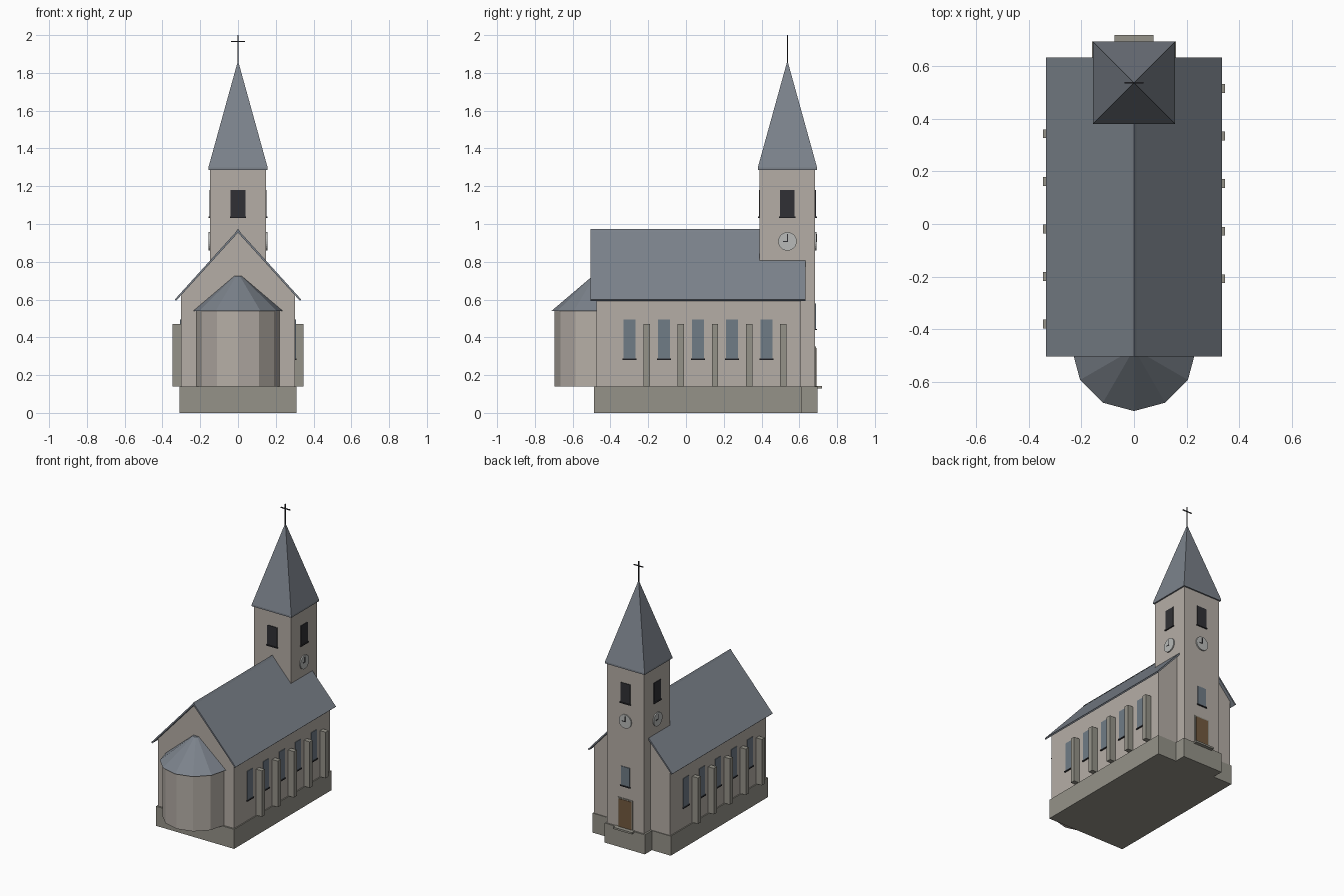
import bpy, bmesh
from math import pi, sqrt, sin, cos
from mathutils import Matrix, Vector

if "Cube" in bpy.data.objects:
    bpy.data.objects.remove(bpy.data.objects["Cube"])


def mat(name, r, g, b):
    m = bpy.data.materials.new(name)
    m.diffuse_color = (r, g, b, 1)
    m.use_nodes = True
    m.node_tree.nodes["Principled BSDF"].inputs["Base Color"].default_value = m.diffuse_color
    return m


WALL = mat("plaster", .46, .42, .38)
STONE = mat("stone", .30, .29, .25)
ROOF = mat("slate", .20, .225, .26)
GLASS = mat("glass", .16, .20, .24)
DARK = mat("dark", .03, .03, .035)
WOOD = mat("wood", .17, .10, .05)
DIAL = mat("dial", .48, .49, .48)


def finish(name, bm, m):
    bmesh.ops.recalc_face_normals(bm, faces=bm.faces)
    me = bpy.data.meshes.new(name)
    bm.to_mesh(me)
    bm.free()
    me.materials.append(m)
    ob = bpy.data.objects.new(name, me)
    bpy.context.collection.objects.link(ob)
    return ob


def box(name, lo, hi, m, xf=Matrix()):
    lo, hi = Vector(lo), Vector(hi)
    bm = bmesh.new()
    bmesh.ops.create_cube(bm, size=1, matrix=xf @ Matrix.Translation((lo + hi) / 2)
                          @ Matrix.Diagonal((*(hi - lo), 1)))
    return finish(name, bm, m)


def cone(name, n, r1, r2, z1, z2, m, xf):
    bm = bmesh.new()
    bmesh.ops.create_cone(bm, cap_ends=True, segments=n, radius1=r1, radius2=r2, depth=z2 - z1,
                          matrix=xf @ Matrix.Translation((0, 0, (z1 + z2) / 2)))
    return finish(name, bm, m)


def extrude_y(name, pts, y0, y1, m):
    bm = bmesh.new()
    f = bm.faces.new([bm.verts.new((x, y0, z)) for x, z in pts])
    r = bmesh.ops.extrude_face_region(bm, geom=[f])
    bmesh.ops.translate(bm, vec=(0, y1 - y0, 0), verts=[v for v in r["geom"] if isinstance(v, bmesh.types.BMVert)])
    return finish(name, bm, m)


def face(cy, dist, turns):
    """Wall frame: local x along the wall, local -y outwards."""
    return Matrix.Translation((0, cy, 0)) @ Matrix.Rotation(turns * pi / 2, 4, 'Z') @ Matrix.Translation((0, -dist, 0))


def window(name, xf, u, w, z0, z1, m):
    box(name, (u - w / 2, -.004, z0), (u + w / 2, .01, z1), m, xf)
    box(name + "_sill", (u - w / 2 - .005, -.009, z0 - .007), (u + w / 2 + .005, .01, z0), DARK, xf)


NY, TY = .0675, .537      # nave and tower centres
TH = .147                 # tower half width

# Plinth
box("nave_plinth", (-.31, -.487, 0), (.31, .615, .14), STONE)
box("tower_plinth", (-.16, .5, 0), (.16, .695, .14), STONE)
box("door_step", (-.074, .66, .13), (.074, .72, .143), STONE)

# Nave walls with gables, roof and ridge cap
extrude_y("nave_walls", [(-.302, .14), (.302, .14), (.302, .622), (0, .955), (-.302, .622)], -.475, .61, WALL)
extrude_y("nave_roof", [(-.335, .6), (0, .97), (.335, .6), (.328, .593), (0, .954), (-.328, .593)], -.505, .633, ROOF)
extrude_y("ridge_cap", [(-.01, .961), (0, .974), (.01, .961)], -.505, .4, ROOF)

# Nave windows and buttresses, turned half round for the other side
for turns, side in ((1, "right"), (3, "left")):
    xf = face(NY, .302, turns)
    for i in range(5):
        u = -.366 + i * .181
        window(f"{side}_window_{i}", xf, u, .064, .288, .495, GLASS)
        box(f"{side}_buttress_{i}", (u + .073, -.045, .14), (u + .107, .01, .47), STONE, xf)

# Twelve-sided apse
apse = Matrix.Translation((0, -.475, 0))
cone("apse_wall", 12, .22, .22, .14, .545, WALL, apse)
cone("apse_roof", 12, .237, .02, .54, .724, ROOF, apse)

# Tower, spire and cross
box("tower", (-TH, TY - TH, .14), (TH, TY + TH, 1.29), WALL)
box("spire_eave", (-.157, TY - .157, 1.285), (.157, TY + .157, 1.298), ROOF)
cone("spire", 4, .157 * sqrt(2), 0, 1.298, 1.865, ROOF,
     Matrix.Translation((0, TY, 0)) @ Matrix.Rotation(pi / 4, 4, 'Z'))
box("cross_post", (-.003, TY - .003, 1.84), (.003, TY + .003, 2), DARK)
box("cross_bar", (-.037, TY - .003, 1.964), (.037, TY + .003, 1.97), DARK)

# Belfry openings on four sides, clocks on three
for t in range(4):
    xf = face(TY, TH, t)
    window(f"belfry_{t}", xf, 0, .077, 1.04, 1.18, DARK)
    if t:
        c = xf @ Matrix.Translation((0, 0, .908)) @ Matrix.Rotation(pi / 2, 4, 'X')
        cone(f"clock_{t}", 24, .049, .049, -.005, .008, DIAL, c)
        box(f"minute_hand_{t}", (-.0025, -.01, .908), (.0025, -.007, .946), DARK, xf)
        box(f"hour_hand_{t}", (-.024, -.01, .9055), (.0025, -.007, .9105), DARK, xf)

# Entrance side
back = face(TY, TH, 2)
window("entrance_window", back, 0, .07, .445, .58, GLASS)
box("door_frame", (-.059, -.004, .14), (.059, .01, .352), STONE, back)
box("door", (-.05, -.007, .14), (.05, .01, .343), WOOD, back)
